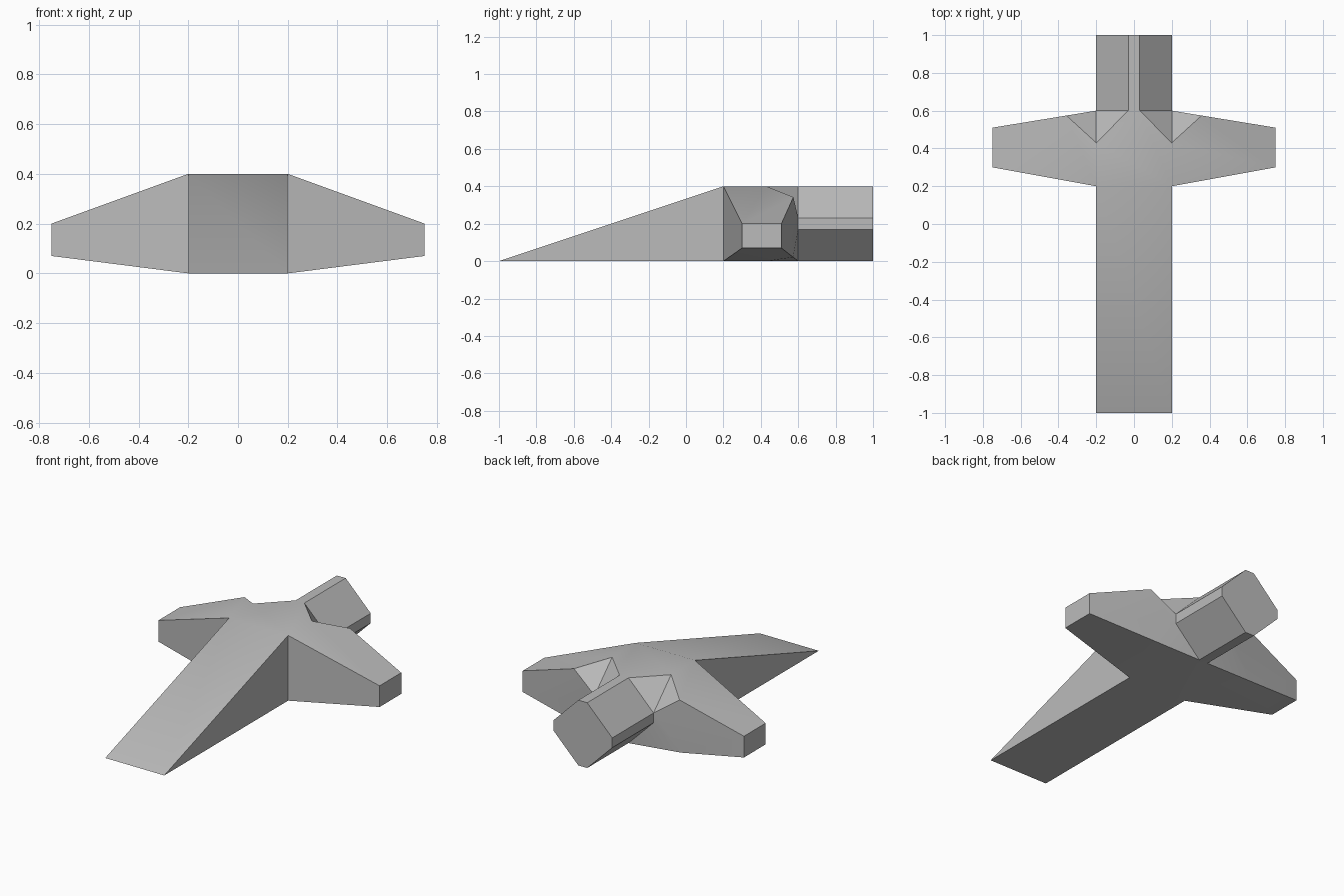
import bpy
import bmesh
from mathutils import Matrix, Vector

cube = bpy.data.objects.get("Cube")
if cube:
    bpy.data.objects.remove(cube, do_unlink=True)

HALF, BOX_Y = 0.2, 0.4      # half size of the central block and its centre in y
CUT = 0.17                  # corner cut that shapes the engine

grey = bpy.data.materials.new("hull_grey")
grey.use_nodes = True
grey.diffuse_color = (0.5, 0.5, 0.5, 1)
grey.node_tree.nodes["Principled BSDF"].inputs["Base Color"].default_value = (0.5, 0.5, 0.5, 1)

bm = bmesh.new()


def facing(direction):
    """Face that looks most nearly along the direction."""
    bm.normal_update()
    return max(bm.faces, key=lambda f: f.normal.dot(Vector(direction)))


def extrude(face):
    new_face = bmesh.ops.extrude_discrete_faces(bm, faces=[face])["faces"][0]
    return new_face.verts


# Central block
bmesh.ops.create_cube(bm, size=2 * HALF,
                      matrix=Matrix.Translation((0, BOX_Y, HALF)))

# Pick the block faces before they grow
front = facing((0, -1, 0))
sides = [(s, facing((s, 0, 0))) for s in (-1, 1)]

# Nose: a wedge that closes to a flat edge on the ground
for v in extrude(front):
    v.co.y, v.co.z = -1, 0
bmesh.ops.remove_doubles(bm, verts=bm.verts, dist=0.0001)

# Tapered wings
for s, side in sides:
    for v in extrude(side):
        v.co = (s * 0.75,
                0.51 if v.co.y > BOX_Y else 0.3,
                0.2 if v.co.z > HALF else 0.07)

# Cut the four rear corners of the block
corners = [v for v in bm.verts
           if abs(abs(v.co.x) - HALF) < 0.001 and v.co.y > 0.59]
cuts = bmesh.ops.bevel(bm, geom=corners, offset=CUT, offset_type='OFFSET',
                       segments=1, profile=0.5, affect='VERTICES')["faces"]

# Fold the upper cuts inward as notches, keep the lower ones flush
for face in [f for f in cuts if len(f.verts) == 4]:
    upper = face.calc_center_median().z > HALF
    pair = [v for v in face.verts
            if (abs(abs(v.co.x) - HALF) < 0.01) == upper]
    bmesh.ops.connect_verts(bm, verts=pair)

# Engine: the eight-sided rear face pulled back
rear = max((f for f in bm.faces if len(f.verts) == 8),
           key=lambda f: f.calc_center_median().y)
for v in extrude(rear):
    v.co.y = 1

bmesh.ops.recalc_face_normals(bm, faces=bm.faces)
mesh = bpy.data.meshes.new("spaceship_hull")
bm.to_mesh(mesh)
bm.free()
mesh.materials.append(grey)
hull = bpy.data.objects.new("spaceship_hull", mesh)
bpy.context.collection.objects.link(hull)

# Soft shading over the gentle slopes, crisp hard edges
bpy.ops.object.select_all(action='DESELECT')
hull.select_set(True)
bpy.context.view_layer.objects.active = hull
bpy.ops.object.shade_smooth_by_angle()
